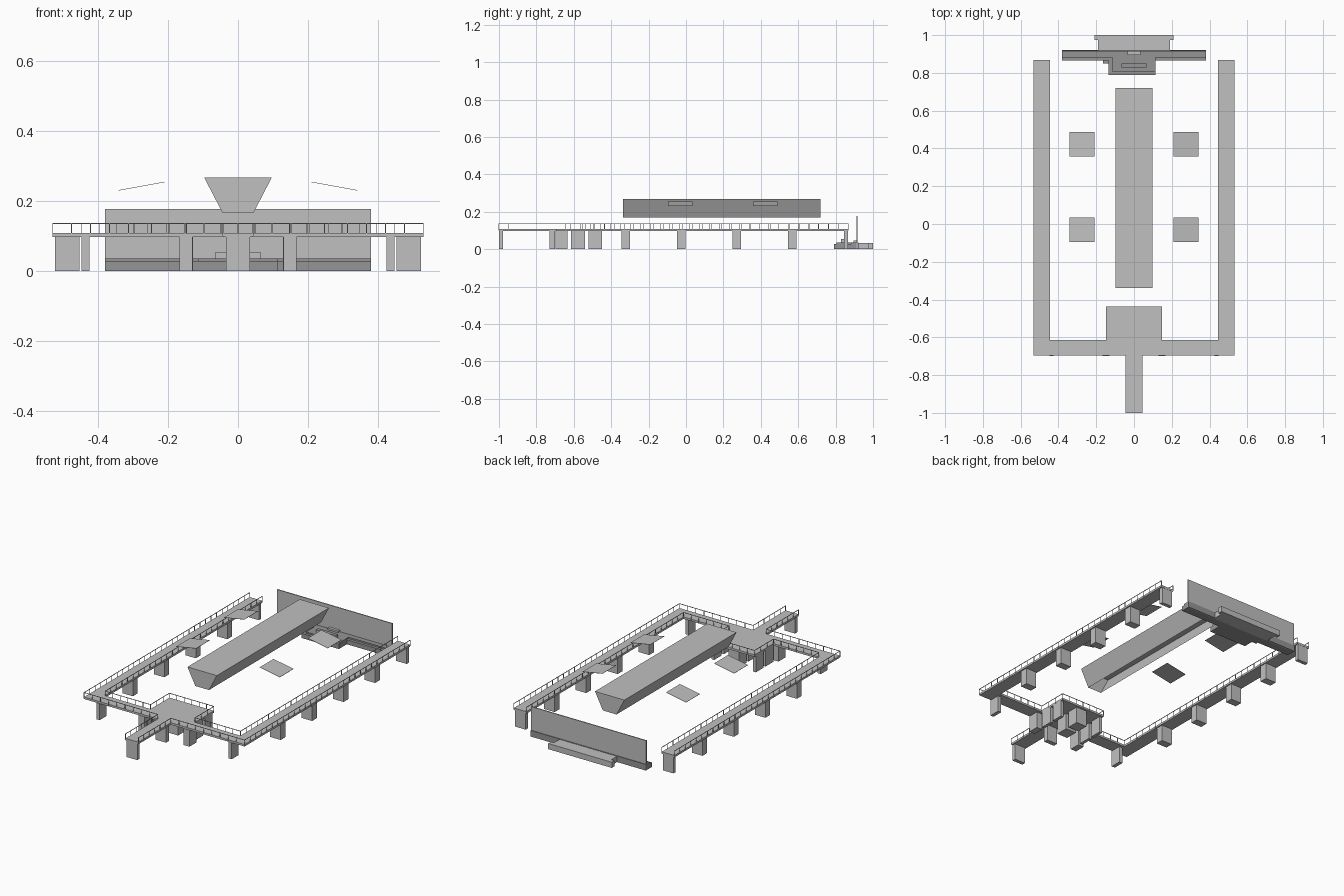
import bpy, bmesh
from mathutils import Vector

cube = bpy.data.objects.get("Cube")
if cube:
    bpy.data.objects.remove(cube, do_unlink=True)


def make_material(name, value):
    mat = bpy.data.materials.new(name)
    mat.use_nodes = True
    colour = (value, value, value, 1)
    mat.diffuse_color = colour
    mat.node_tree.nodes["Principled BSDF"].inputs["Base Color"].default_value = colour
    return mat


CONCRETE = make_material("light concrete grey", 0.53)
DARK = make_material("dark concrete grey", 0.3)


def finish(name, bm, mat):
    bmesh.ops.recalc_face_normals(bm, faces=bm.faces)
    mesh = bpy.data.meshes.new(name)
    bm.to_mesh(mesh)
    bm.free()
    mesh.materials.append(mat)
    obj = bpy.data.objects.new(name, mesh)
    bpy.context.collection.objects.link(obj)
    return obj


def add_box(bm, x0, x1, y0, y1, z0, z1):
    verts = bmesh.ops.create_cube(bm, size=1)["verts"]
    for v in verts:
        v.co = Vector((x1 if v.co.x > 0 else x0,
                       y1 if v.co.y > 0 else y0,
                       z1 if v.co.z > 0 else z0))


def box(name, x0, x1, y0, y1, z0, z1, mat=CONCRETE):
    bm = bmesh.new()
    add_box(bm, x0, x1, y0, y1, z0, z1)
    return finish(name, bm, mat)


def prism(name, outline, offset, open_bottom=False):
    bm = bmesh.new()
    face = bm.faces.new([bm.verts.new(p) for p in outline])
    ext = bmesh.ops.extrude_face_region(bm, geom=[face])["geom"]
    for v in ext:
        if isinstance(v, bmesh.types.BMVert):
            v.co += Vector(offset)
    if open_bottom:
        lowest = min(bm.faces, key=lambda f: f.calc_center_median().z)
        bmesh.ops.delete(bm, geom=[lowest], context="FACES_ONLY")
    return finish(name, bm, CONCRETE)


# Elevated walkway: one half outline, mirrored across x
ARM_OUT, ARM_IN, HALL, STEM = 0.53, 0.447, 0.147, 0.043
BACK, OUTER_Y, INNER_Y, HALL_Y = 0.867, -0.695, -0.615, -0.437
outer_edge = [(ARM_OUT, BACK), (ARM_OUT, OUTER_Y), (STEM, OUTER_Y), (STEM, -1)]
inner_edge = [(ARM_IN, BACK), (ARM_IN, INNER_Y), (HALL, INNER_Y), (HALL, HALL_Y)]
half = outer_edge[::-1] + inner_edge
outline = half + [(-x, y) for x, y in reversed(half)]
prism("walkway_deck", [(x, y, 0.097) for x, y in outline], (0, 0, 0.012))


# Railings: thin posts and a top rail following the deck edges
def railing(name, path, spacing=0.052, r=0.0012):
    bm = bmesh.new()
    for a, b in zip(path, path[1:]):
        a, b = Vector(a), Vector(b)
        add_box(bm, min(a.x, b.x) - r, max(a.x, b.x) + r,
                min(a.y, b.y) - r, max(a.y, b.y) + r, 0.134, 0.137)
        n = max(1, round((b - a).length / spacing))
        for i in range(n + 1):
            p = a.lerp(b, i / n)
            add_box(bm, p.x - r, p.x + r, p.y - r, p.y + r, 0.1, 0.135)
    return finish(name, bm, CONCRETE)


for side, s in (("left", 1), ("right", -1)):
    railing(f"{side}_outer_railing", [(s * x, y) for x, y in outer_edge])
    railing(f"{side}_inner_railing", [(s * x, y) for x, y in inner_edge])
railing("platform_back_railing", [(-HALL, HALL_Y), (HALL, HALL_Y)])


# Piers under the walkway
def pier(name, x, y, width, depth):
    box(name, x - width / 2, x + width / 2, y - depth / 2, y + depth / 2, 0, 0.098)


for side, s in (("left", 1), ("right", -1)):
    for i in range(4):
        pier(f"{side}_arm_pier", s * 0.488, -0.322 + 0.297 * i, 0.07, 0.045)
    pier(f"{side}_arm_end_pier", s * 0.488, 0.855, 0.07, 0.022)
    pier(f"{side}_corner_pier", s * 0.436, -0.665, 0.022, 0.065)
    pier(f"{side}_front_pier", s * 0.149, -0.665, 0.038, 0.065)
for x, width in ((-0.138, 0.018), (0, 0.07), (0.138, 0.018)):
    pier("platform_front_pier", x, -0.578, width, 0.075)
    pier("platform_back_pier", x, -0.485, width, 0.07)
pier("stem_back_pier", 0, -0.715, 0.07, 0.027)
pier("stem_end_pier", 0, -0.989, 0.07, 0.022)

# Long hanging canopy with sloping sides, hollow underneath
prism("hanging_canopy", [(-0.097, -0.338, 0.268), (0.097, -0.338, 0.268),
                         (0.045, -0.338, 0.168), (-0.045, -0.338, 0.168)],
      (0, 1.058, 0), open_bottom=True)

# Four tilted panels beside the canopy
for side, s in (("left", 1), ("right", -1)):
    for y in (-0.03, 0.423):
        prism(f"{side}_tilted_panel",
              [(s * 0.21, y - 0.065, 0.254), (s * 0.342, y - 0.065, 0.23),
               (s * 0.342, y + 0.065, 0.23), (s * 0.21, y + 0.065, 0.254)],
              (0, 0, 0.0015))

# Back wall, ledge and stepped stage
box("back_wall", -0.38, 0.38, 0.912, 0.918, 0, 0.177)
box("wall_ledge_lower", -0.38, 0.38, 0.865, 0.922, 0, 0.027, DARK)
box("wall_ledge_upper", -0.38, 0.38, 0.882, 0.922, 0.027, 0.036, DARK)
box("stage", -0.135, 0.113, 0.79, 0.865, 0, 0.028, DARK)
box("stage_upper_step", -0.115, 0.113, 0.805, 0.882, 0.028, 0.036, DARK)
box("stage_side_step", -0.165, -0.135, 0.85, 0.865, 0, 0.018, DARK)
box("stage_seat", -0.034, 0.034, 0.895, 0.912, 0.036, 0.046)

# Stage desk: light sides with a dark top
desk = box("stage_desk", -0.066, 0.066, 0.828, 0.85, 0.036, 0.053)
desk.data.materials.append(DARK)
for face in desk.data.polygons:
    face.material_index = int(face.normal.z > 0.5)

# Low block behind the wall
box("rear_block", -0.19, 0.19, 0.918, 0.985, 0, 0.034)
box("rear_step", -0.21, 0.21, 0.975, 1, 0, 0.034)
